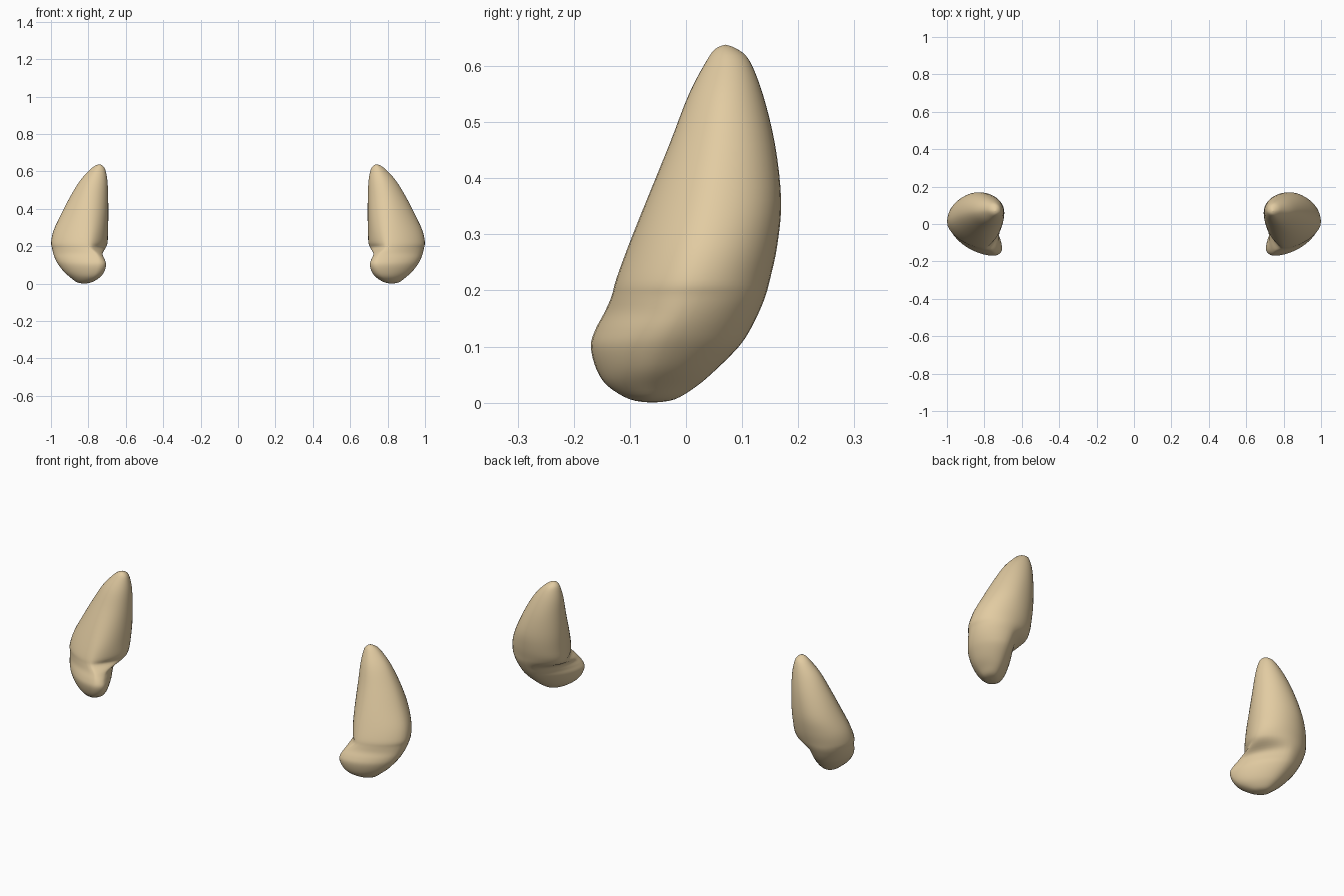
import bpy, bmesh
from mathutils import Vector

if "Cube" in bpy.data.objects:
    bpy.data.objects.remove(bpy.data.objects["Cube"])

# Horizontal slices: z, inner x, y there, outer x, front y, x there, back y, x there, front-inner roundness
SLICES = [
    (.006, .785, -.07, .86, -.10, .81, -.02, .83, .55),
    (.03, .742, -.10, .893, -.14, .78, .02, .84, .55),
    (.06, .717, -.12, .928, -.16, .76, .055, .85, .55),
    (.10, .705, -.13, .96, -.17, .75, .095, .86, .55),
    (.13, .713, -.12, .977, -.162, .75, .115, .86, .55),
    (.16, .724, -.08, .988, -.146, .76, .13, .86, .45),
    (.19, .708, .02, .995, -.133, .79, .142, .86, .25),
    (.22, .697, .04, 1.0, -.125, .80, .15, .85, .40),
    (.28, .695, .05, .988, -.103, .80, .163, .84, .50),
    (.36, .693, .06, .952, -.071, .80, .17, .83, .55),
    (.46, .694, .065, .90, -.03, .79, .159, .80, .55),
    (.55, .698, .07, .845, .005, .77, .137, .77, .55),
    (.61, .71, .07, .79, .037, .75, .113, .75, .55),
    (.631, .725, .07, .762, .053, .742, .09, .742, .55),
]
BOTTOM, TOP = (.82, -.06, 0), (.742, .07, .638)
STEPS, SEG = 4, 10


def pole(p):
    x, y, z = p
    return (z, x, y, x, y, x, y, x, .55)


def spline(a, b, c, d, t):
    return b + .5 * t * (c - a + t * (2*a - 5*b + 4*c - d + t * (3*(b - c) + d - a)))


def ring(s):
    """Closed outline through the four extreme points of a slice."""
    z, x0, yx0, x1, y0, xy0, y1, xy1, k = s
    ym = (y0 + y1) / 2
    kb = .35 + .2 * min(1, max(0, (z - .12) / .12))
    pts = [Vector((x0, yx0)), Vector((xy0, y0)), Vector((x1, ym)), Vector((xy1, y1))]
    out = []
    for i, kk in enumerate((k, .45, .55, kb)):
        a, d = pts[i], pts[(i + 1) % 4]
        corner = Vector((a.x, d.y)) if i % 2 == 0 else Vector((d.x, a.y))
        b, c = a.lerp(corner, kk), d.lerp(corner, kk)
        for j in range(SEG):
            t = j / SEG
            p = a*(1-t)**3 + b*3*t*(1-t)**2 + c*3*t*t*(1-t) + d*t**3
            out.append((p.x, p.y, z))
    return out


# Curved lobe lofted through the smoothed slices
keys = [pole(BOTTOM)] + SLICES + [pole(TOP)]
fine = []
for i in range(len(keys) - 1):
    q = [keys[max(i-1, 0)], keys[i], keys[i+1], keys[min(i+2, len(keys)-1)]]
    for s in range(STEPS):
        fine.append([spline(*v, s / STEPS) for v in zip(*q)])
bm = bmesh.new()
rings = [[bm.verts.new(p) for p in ring(s)] for s in fine[1:]]
n = len(rings[0])
for r, u in zip(rings, rings[1:]):
    for j in range(n):
        bm.faces.new((r[j], r[(j+1) % n], u[(j+1) % n], u[j]))
for r, p in ((rings[0], BOTTOM), (rings[-1], TOP)):
    tip = bm.verts.new(p)
    for j in range(n):
        bm.faces.new((r[j], r[(j+1) % n], tip))
# Soften the surface slightly
bmesh.ops.smooth_vert(bm, verts=bm.verts, factor=.4, use_axis_x=True, use_axis_y=True, use_axis_z=False)
bmesh.ops.recalc_face_normals(bm, faces=bm.faces)
for f in bm.faces:
    f.smooth = True
me = bpy.data.meshes.new("curved_lobes")
bm.to_mesh(me)
bm.free()
mat = bpy.data.materials.new("tan")
mat.diffuse_color = (.76, .6, .36, 1)
mat.use_nodes = True
mat.node_tree.nodes["Principled BSDF"].inputs["Base Color"].default_value = mat.diffuse_color
me.materials.append(mat)
obj = bpy.data.objects.new("curved_lobes", me)
bpy.context.collection.objects.link(obj)
# Second lobe on the other side
obj.modifiers.new("mirror", 'MIRROR').use_mirror_merge = False
